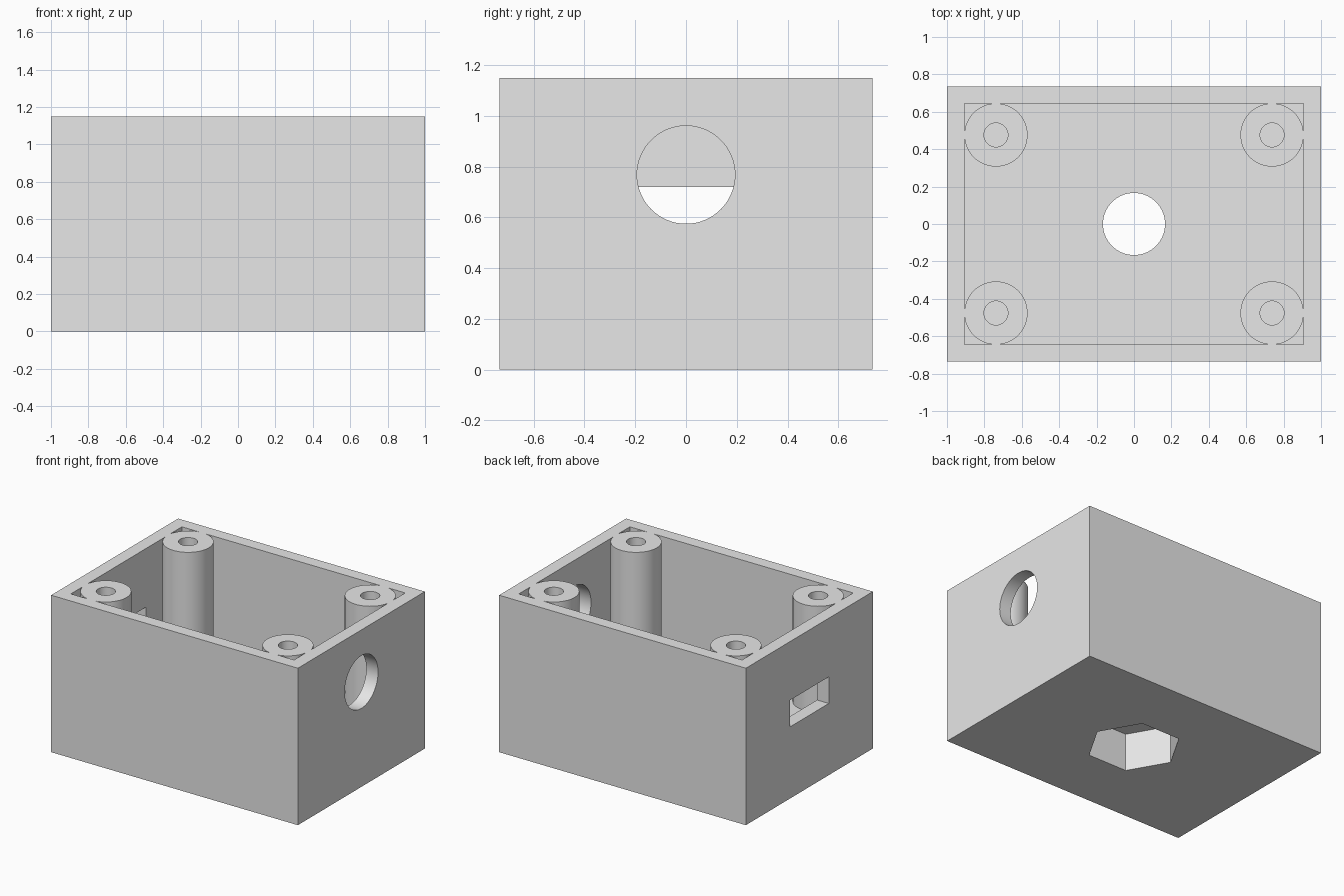
import bpy
import math
from mathutils import Matrix

cube = bpy.data.objects.get("Cube")
if cube:
    bpy.data.objects.remove(cube, do_unlink=True)

# Dimensions
HALF_X, HALF_Y, HEIGHT = 1.0, 0.735, 1.15
IN_X, IN_Y, FLOOR = 0.905, 0.643, 0.375
POST_X, POST_Y, POST_R, SCREW_R = 0.738, 0.476, 0.169, 0.064


def box(name, x, y, z):
    """Box spanning the given (low, high) ranges."""
    bpy.ops.mesh.primitive_cube_add(size=1)
    ob = bpy.context.object
    ob.name = name
    size = Matrix.Diagonal((x[1] - x[0], y[1] - y[0], z[1] - z[0], 1))
    centre = Matrix.Translation([sum(r) / 2 for r in (x, y, z)])
    ob.data.transform(centre @ size)
    return ob


def prism(name, x, y, z, radius, sides=64):
    """Upright prism with its first corner on the x axis."""
    bpy.ops.mesh.primitive_cylinder_add(vertices=sides, radius=radius, depth=z[1] - z[0])
    ob = bpy.context.object
    ob.name = name
    ob.data.transform(Matrix.Translation((x, y, sum(z) / 2))
                      @ Matrix.Rotation(math.pi / 2, 4, 'Z'))
    return ob


def cut(target, cutter):
    """Subtract the cutter and remove it."""
    mod = target.modifiers.new("cut", 'BOOLEAN')
    mod.operation = 'DIFFERENCE'
    mod.solver = 'EXACT'
    mod.object = cutter
    bpy.context.view_layer.objects.active = target
    bpy.ops.object.modifier_apply(modifier=mod.name)
    bpy.data.objects.remove(cutter, do_unlink=True)


corners = [(sx * POST_X, sy * POST_Y) for sx in (-1, 1) for sy in (-1, 1)]

# Outer block
body = box("enclosure_body", (-HALF_X, HALF_X), (-HALF_Y, HALF_Y), (0, HEIGHT))

# Cavity that leaves the four corner posts standing
cavity = box("cavity_cutter", (-IN_X, IN_X), (-IN_Y, IN_Y), (FLOOR, HEIGHT + 0.2))
for px, py in corners:
    cut(cavity, prism("post", px, py, (0.1, HEIGHT + 0.5), POST_R))
cut(body, cavity)

# Screw holes in the posts
for px, py in corners:
    cut(body, prism("screw_hole", px, py, (FLOOR, HEIGHT + 0.2), SCREW_R, 48))

# Round cable hole on one end
port = prism("round_port", 0, 0, (-0.1, 0.1), 0.193)
port.data.transform(Matrix.Translation((HALF_X, 0, 0.768))
                    @ Matrix.Rotation(math.pi / 2, 4, 'Y'))
cut(body, port)

# Rectangular slot on the other end
cut(body, box("slot", (-HALF_X - 0.1, -HALF_X + 0.12), (-0.225, 0.225), (0.525, 0.72)))

# Hexagonal nut pocket below and bolt hole through the floor
cut(body, prism("nut_pocket", 0, 0, (-0.1, 0.277), 0.316, 6))
cut(body, prism("bolt_hole", 0, 0, (0.2, 0.5), 0.166))

# Plain grey material
grey = bpy.data.materials.new("light_grey")
grey.use_nodes = True
colour = (0.8, 0.8, 0.8, 1)
grey.diffuse_color = colour
grey.node_tree.nodes["Principled BSDF"].inputs["Base Color"].default_value = colour
body.data.materials.clear()
body.data.materials.append(grey)

# Smooth round walls, crisp edges
bpy.ops.object.select_all(action='DESELECT')
body.select_set(True)
bpy.context.view_layer.objects.active = body
bpy.ops.object.shade_smooth_by_angle(angle=math.radians(30))
